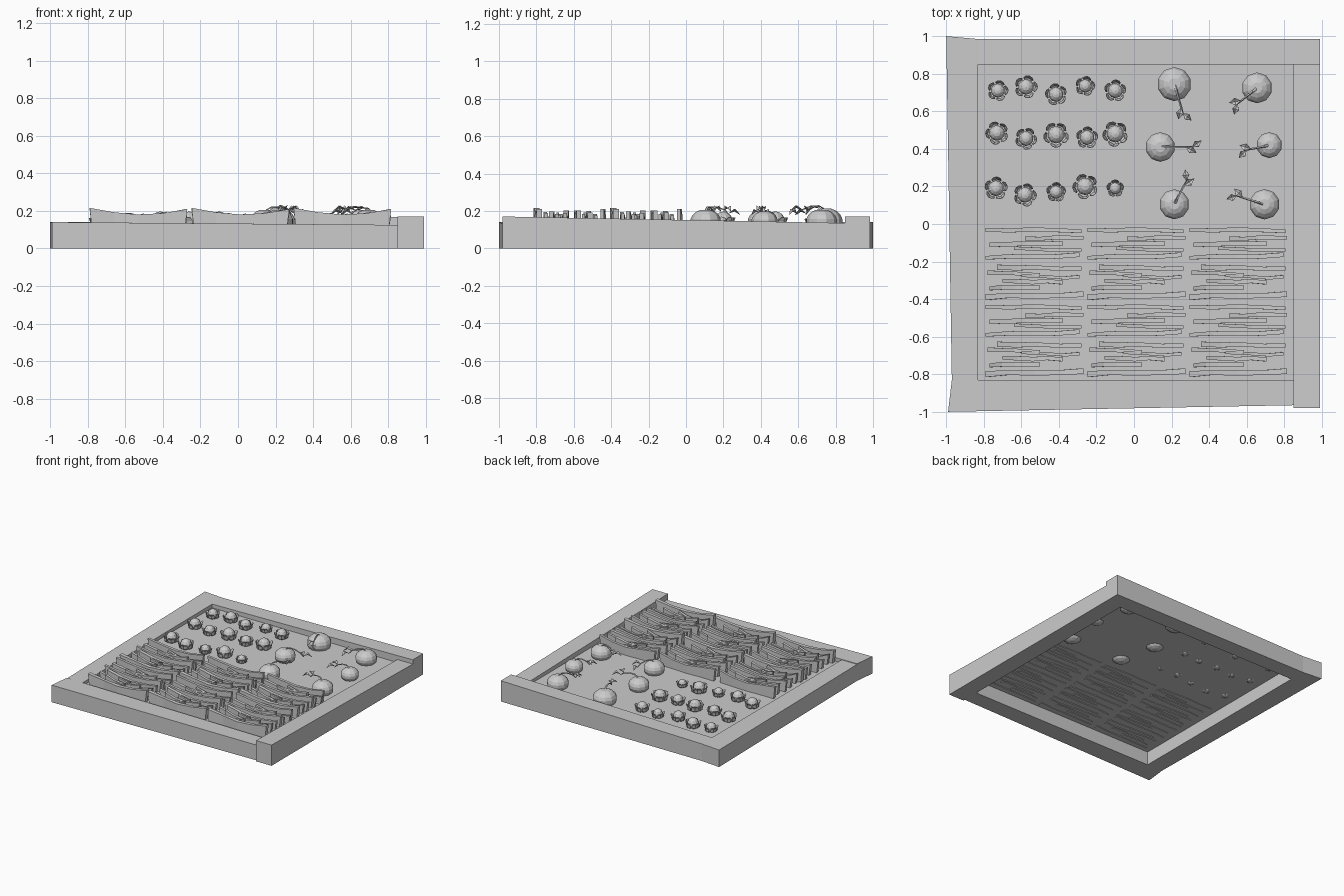
import bpy, bmesh, math, random
from mathutils import Vector

if "Cube" in bpy.data.objects:
    bpy.data.objects.remove(bpy.data.objects["Cube"])

random.seed(4)
SOIL = 0.11


def make(name, verts, faces, thick=0):
    me = bpy.data.meshes.new(name)
    me.from_pydata([tuple(v) for v in verts], [], faces)
    bm = bmesh.new()
    bm.from_mesh(me)
    bmesh.ops.recalc_face_normals(bm, faces=bm.faces)
    bm.to_mesh(me)
    bm.free()
    ob = bpy.data.objects.new(name, me)
    bpy.context.collection.objects.link(ob)
    if thick:
        mod = ob.modifiers.new("thickness", 'SOLIDIFY')
        mod.thickness = thick
        mod.offset = 0
    return ob


def loft(name, rings, caps=True):
    """Skin a list of equal closed rings."""
    n = len(rings[0])
    verts = [p for r in rings for p in r]
    faces = [(i*n+j, i*n+(j+1) % n, (i+1)*n+(j+1) % n, (i+1)*n+j)
             for i in range(len(rings)-1) for j in range(n)]
    if caps:
        faces += [tuple(range(n)), tuple(range(len(verts)-n, len(verts)))]
    return make(name, verts, faces)


# Frame boards: plan outline with a top height per corner
def board(name, plan, heights):
    loft(name, [[(x, y, 0) for x, y in plan],
                [(x, y, h) for (x, y), h in zip(plan, heights)]])


board("front_board", [(-.99, -1), (.85, -.965), (.85, -.83), (-.97, -.83)], [.14, .125, .125, .14])
board("right_board", [(.85, -.98), (.99, -.98), (.99, .85), (.85, .85)], [.17, .17, .135, .135])
board("back_board", [(-.83, .85), (.99, .85), (.99, .985), (-.83, .985)], [.14, .17, .17, .14])
board("left_board", [(-1, 1), (-.97, -.83), (-.83, -.83), (-.83, .985)], [.14, .135, .135, .14])
make("soil", [(-.84, -.84, SOIL), (.86, -.84, SOIL), (.86, .86, SOIL), (-.84, .86, SOIL)], [(0, 1, 2, 3)])

# Grass rows: x start, x end, y, width, height of wavy upright strips in one patch
STRIPS = [(0, .51, -.032, .024, .212), (.21, .52, -.075, .02, .185), (.02, .41, -.108, .026, .2),
          (.15, .51, -.135, .02, .19), (0, .5, -.172, .024, .205), (.06, .51, -.235, .026, .2),
          (.01, .29, -.262, .024, .185), (.19, .5, -.282, .018, .19), (.09, .41, -.306, .022, .2),
          (.02, .29, -.34, .024, .19), (0, .52, -.38, .03, .212)]
patch = []
for x0, x1, y, w, h in STRIPS:
    rings = []
    skew = random.uniform(-.012, .012)
    for k in range(5):
        t = k / 4
        x = x0 + (x1 - x0) * t
        yy = y + skew * (t - .5) + random.uniform(-.004, .004)
        hw = w / 2 * random.uniform(.75, 1.1)
        top = h - .03 * math.sin(math.pi * t) - .006 * t + random.uniform(-.004, .004)
        inset = .012 * (1 - 2 * t)
        rings.append([(x + inset, yy - hw, SOIL - .005), (x + inset, yy + hw, SOIL - .005),
                      (x, yy + hw, top), (x, yy - hw, top)])
    patch.append(rings)
for col in range(3):
    for row in range(2):
        for rings in patch:
            loft("grass_strip", [[(x - .79 + .543*col, y - .41*row, z) for x, y, z in r] for r in rings])

# Cabbages: faceted head with cupped outer leaves
CABBAGES = [(-.725, .71, .9), (-.575, .73, 1), (-.415, .69, .95), (-.26, .735, .85), (-.1, .71, .95),
            (-.73, .485, 1), (-.575, .455, .95), (-.415, .475, 1.1), (-.25, .46, .95), (-.1, .48, 1.1),
            (-.735, .19, 1), (-.58, .155, 1), (-.415, .17, .85), (-.26, .2, 1.1), (-.1, .19, .75)]


def cabbage(cx, cy, s):
    bm = bmesh.new()
    bmesh.ops.create_uvsphere(bm, u_segments=10, v_segments=7, radius=.043 * s)
    me = bpy.data.meshes.new("cabbage_head")
    bm.to_mesh(me)
    bm.free()
    head = bpy.data.objects.new("cabbage_head", me)
    head.location = (cx, cy, SOIL + .036 * s)
    bpy.context.collection.objects.link(head)
    turn = random.uniform(0, 6)
    for i in range(5):
        a0 = turn + i * math.tau / 5
        verts = []
        for r, z, half in [(.02, -.004, .3), (.048, .012, .5), (.052, .034, .55), (.059, .05, .3)]:
            for u in (-1, 0, 1):
                a = a0 + u * half
                rr = s * (r + (.003 if u == 0 else 0))
                verts.append((cx + rr*math.cos(a), cy + rr*math.sin(a), SOIL + s*z))
        make("cabbage_leaf", verts, [(3*k+j, 3*k+j+1, 3*k+j+4, 3*k+j+3)
                                     for k in range(3) for j in range(2)], .003)


for c in CABBAGES:
    cabbage(*c)


# Pumpkins: ribbed flattened body, arching stem and two folded leaves
PUMPKINS = [(.215, .745, .092, .26, .59), (.655, .725, .083, .55, .64), (.14, .41, .08, .31, .41),
            (.72, .42, .07, .6, .395), (.215, .105, .081, .28, .23), (.695, .105, .082, .55, .15)]


def leaf(base, ang, length):
    d = Vector((math.cos(ang), math.sin(ang), 0))
    s = Vector((-d.y, d.x, 0)) * length * .3
    up = Vector((0, 0, 1))
    mid = base + d * length * .5 + up * .01
    tip = base + d * length - up * .008
    make("pumpkin_leaf", [base, mid + s + up*.012, tip, mid - s + up*.012, mid],
         [(0, 4, 1), (1, 4, 2), (0, 3, 4), (3, 2, 4)], .003)


def pumpkin(cx, cy, r, ex, ey):
    rings = []
    n, height, cz = 20, r * .78, .145
    for k in range(1, 9):
        ph = -math.pi/2 + math.pi * k / 9
        ring = []
        for j in range(n):
            a = j * math.tau / n
            rr = r * math.cos(ph) * (1 if j % 2 else .96)
            ring.append((cx + rr*math.cos(a), cy + rr*math.sin(a), cz + height*math.sin(ph)))
        rings.append(ring)
    loft("pumpkin", rings)
    a = math.atan2(ey - cy, ex - cx)
    side = Vector((-math.sin(a), math.cos(a), 0))
    end = Vector((ex, ey, .18))
    start = Vector((cx, cy, cz + height - .012))
    tube = []
    for t, lift, w in [(0, 0, .009), (.2, .026, .007), (.5, .032, .006), (.8, .022, .006), (1, 0, .004)]:
        p = start.lerp(end, t) + Vector((0, 0, lift))
        tilt = Vector((math.cos(a) * (1 - t), math.sin(a) * (1 - t), -.5 - .5*t)).normalized()
        nor = side.cross(tilt)
        tube.append([p + side*w*math.cos(q*math.tau/5) + nor*w*math.sin(q*math.tau/5) for q in range(5)])
    loft("pumpkin_stem", tube)
    leaf(end + Vector((0, 0, .008)), a + .6, .06)
    leaf(start.lerp(end, .8) + Vector((0, 0, .022)), a - .5, .065)


for p in PUMPKINS:
    pumpkin(*p)
